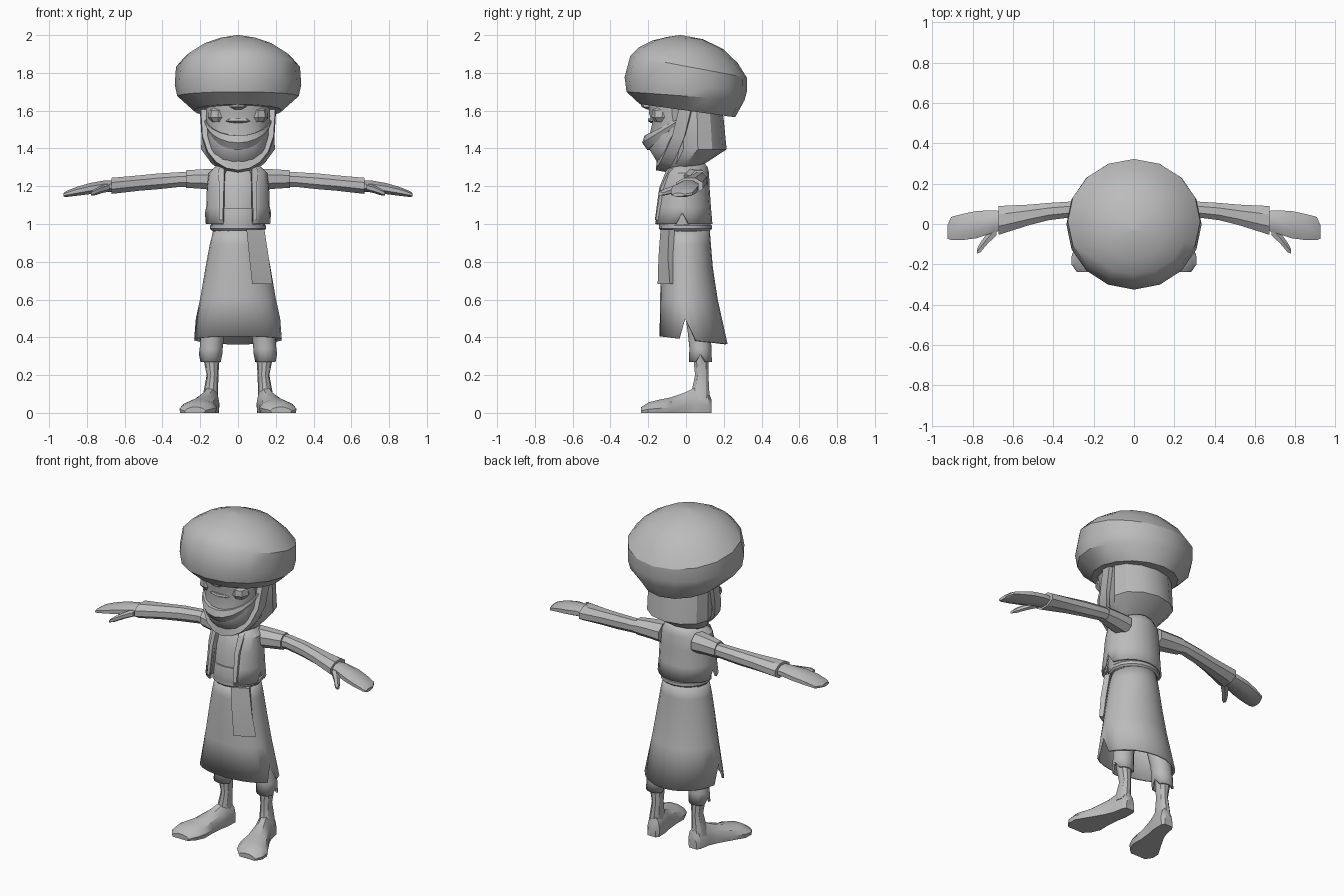
import bpy, bmesh, math
from math import sin, cos, pi, radians

if "Cube" in bpy.data.objects:
    bpy.data.objects.remove(bpy.data.objects["Cube"], do_unlink=True)

grey = bpy.data.materials.new("plain grey")
grey.use_nodes = True
COL = (0.5, 0.5, 0.5, 1)
grey.diffuse_color = COL
grey.node_tree.nodes["Principled BSDF"].inputs["Base Color"].default_value = COL
parts = []


def loft(name, rings, caps=True, closed=True, mirror=False, thick=0):
    """Skin a list of point rings into one object."""
    bm = bmesh.new()
    rows = [[bm.verts.new(p) for p in r] for r in rings]
    n = len(rows[0])
    for a, b in zip(rows, rows[1:]):
        for i in range(n if closed else n - 1):
            j = (i + 1) % n
            bm.faces.new((a[i], a[j], b[j], b[i]))
    if caps:
        bm.faces.new(rows[0])
        bm.faces.new(rows[-1])
    bmesh.ops.recalc_face_normals(bm, faces=bm.faces[:])
    me = bpy.data.meshes.new(name)
    bm.to_mesh(me)
    bm.free()
    ob = bpy.data.objects.new(name, me)
    bpy.context.collection.objects.link(ob)
    me.materials.append(grey)
    if thick:
        s = ob.modifiers.new("thickness", 'SOLIDIFY')
        s.thickness = thick
        s.offset = -1
    if mirror:
        ob.modifiers.new("mirror", 'MIRROR')
    parts.append(ob)
    return ob


def egg(yf, zf, yb, zb, hw, n=16, cx=0, y0=None, angles=None):
    """Horizontal ring from front to back, tilted when zf and zb differ."""
    y0 = (yf + yb) / 2 if y0 is None else y0
    pts = []
    for a in angles or [360 * i / n for i in range(n)]:
        s = sin(radians(a))
        y = y0 + s * ((yb - y0) if s > 0 else (y0 - yf))
        pts.append([cx + hw * cos(radians(a)), y, zf + (zb - zf) * (y - yf) / (yb - yf)])
    return pts


def limb(x, y, z, ry, rz, n=8):
    """Ring across a sideways limb."""
    return [(x, y + ry * cos(2 * pi * (i + .5) / n), z + rz * sin(2 * pi * (i + .5) / n))
            for i in range(n)]


# Turban: tilted, higher at the front
loft("turban", [egg(*r) for r in (
    (-.245, 1.635, .26, 1.565, .235), (-.315, 1.70, .31, 1.655, .322),
    (-.325, 1.777, .322, 1.70, .335), (-.295, 1.89, .322, 1.775, .328),
    (-.25, 1.935, .275, 1.85, .275), (-.175, 1.972, .20, 1.925, .19),
    (-.10, 1.99, .09, 1.978, .10), (-.035, 2.0, -.025, 2.0, .006))])

# Head cloth falling to the neck at the back
loft("head_cloth", [egg(yf, z, yb, z, hw, 12) for yf, yb, hw, z in (
    (-.08, .03, .09, 1.285), (-.10, .10, .14, 1.32), (-.09, .215, .195, 1.395),
    (-.08, .20, .192, 1.55), (-.08, .185, .185, 1.67))])

# Face
loft("face", [egg(yf, z, .05, z, hw, 14) for yf, hw, z in (
    (-.115, .09, 1.29), (-.16, .125, 1.335), (-.20, .15, 1.40), (-.20, .16, 1.46),
    (-.182, .165, 1.53), (-.20, .17, 1.59), (-.20, .17, 1.68))])

# Beard band curving from cheek to cheek
beard = []
for i in range(11):
    b = radians(-84 + 16.8 * i)
    x, c = sin(b), cos(b)
    z, h = 1.56 - .13 * c, .032 * c + .006
    beard.append([(.178 * x, -.02 - .20 * c, z + h), (.18 * x, -.02 - .212 * c, z),
                  (.172 * x, -.02 - .185 * c, z - h), (.13 * x, -.02 - .10 * c, z - h),
                  (.13 * x, -.02 - .10 * c, z + h)])
loft("beard", beard)

# Cloth strap framing the face under the chin
strap = []
for i in range(11):
    b = radians(-90 + 18 * i)
    x, c = sin(b), max(cos(b), 0)
    z, y = 1.62 - .335 * c ** .65, .0 - .125 * c
    strap.append([(.198 * x, y - .035, z), (.203 * x, y + .03, z - .012 * c),
                  (.16 * x, y + .04, z + .05 * c), (.16 * x, y - .03, z + .05 * c)])
loft("chin_strap", strap)

# Nose, mouth and cheeks
loft("nose", [egg(yf, z, -.15, z, hw, 8) for yf, hw, z in (
    (-.205, .025, 1.605), (-.235, .045, 1.62), (-.243, .042, 1.64), (-.22, .025, 1.67))])
loft("mouth", [egg(yf, z, -.12, z, hw, 8) for yf, hw, z in (
    (-.185, .06, 1.535), (-.202, .075, 1.545), (-.20, .06, 1.558))])
loft("cheek", [egg(yf, z, -.07, z, hw, 8, cx=.105) for yf, hw, z in (
    (-.165, .035, 1.54), (-.182, .055, 1.565), (-.18, .05, 1.60), (-.16, .03, 1.62))], mirror=True)

# Shirt, neck and waist
loft("shirt", [egg(yf, z, yb, z, hw) for yf, yb, hw, z in (
    (-.12, .12, .135, .96), (-.135, .12, .14, 1.02), (-.128, .115, .145, 1.10),
    (-.115, .11, .145, 1.20), (-.09, .105, .135, 1.27), (-.065, .09, .08, 1.31),
    (-.06, .07, .065, 1.37))])
loft("waist_wrap", [egg(yf, z, .123, z, hw) for yf, hw, z in (
    (-.143, .142, .99), (-.148, .147, 1.03), (-.138, .148, 1.085))])
loft("belt", [egg(-y, z, y - .005, z, hw) for y, hw, z in (
    (.132, .138, .965), (.142, .148, .975), (.142, .148, .992), (.134, .14, 1.0))])

# Open vest with a notch at each side
half = [-62, -48, -30, -13, 0, 13, 30, 50, 70]
vest_angles = half + [90] + [180 - a for a in reversed(half)]
vest = [egg(yf, z, yb, z, hw, y0=-.02, angles=vest_angles) for yf, yb, hw, z in (
    (-.182, .14, .175, 1.0), (-.165, .132, .168, 1.09), (-.145, .125, .165, 1.19),
    (-.115, .122, .155, 1.27), (-.085, .115, .125, 1.30), (-.06, .095, .085, 1.325))]
for p, a in zip(vest[0], vest_angles):
    if a in (0, 180):
        p[2] = 1.06
loft("vest", vest, caps=False, closed=False, thick=.012)

# Vest collar edges
loft("collar", [[(.075, -.105, 1.285), (.105, -.09, 1.285), (.09, -.06, 1.31), (.065, -.07, 1.31)],
                [(.075, -.142, 1.19), (.10, -.135, 1.19), (.10, -.10, 1.19), (.075, -.10, 1.19)],
                [(.08, -.165, 1.02), (.10, -.16, 1.02), (.10, -.12, 1.02), (.08, -.12, 1.02)]],
     mirror=True)

# Skirt with a slit at each side
skirt = [egg(yf, zf, yb, zb, hw, 24, y0=-.005) for yf, yb, hw, zf, zb in (
    (-.12, .125, .128, .98, .98), (-.128, .132, .15, .89, .89), (-.133, .142, .172, .77, .77),
    (-.137, .168, .20, .61, .60), (-.14, .22, .24, .405, .365))]
for i in (0, 12):
    skirt[-1][i][2] = .50
    skirt[-1][i][0] *= .93
loft("skirt", skirt, caps=False, thick=.012)

# Hanging sash end
loft("sash", [[(.045, -.135, .97), (.14, -.09, .97), (.125, -.06, .97), (.045, -.10, .97)],
              [(.06, -.146, .82), (.163, -.096, .82), (.145, -.07, .82), (.06, -.11, .82)],
              [(.075, -.15, .682), (.183, -.085, .682), (.165, -.07, .682), (.075, -.12, .682)]])

# Trouser legs with a notched hem
trouser = [egg(yf, z, yb, z, hw, 12, cx=cx) for yf, yb, hw, cx, z in (
    (.015, .137, .062, .145, .27), (.018, .135, .061, .142, .34),
    (.01, .13, .062, .135, .42), (-.03, .10, .065, .09, .70))]
trouser[0][0][2] = trouser[0][6][2] = .31
loft("trouser_leg", trouser, caps=False, mirror=True, thick=.012)

# Shins and bare feet
loft("shin", [egg(y - hy, z, y + hy, z, hw, 10, cx=cx) for cx, y, hw, hy, z in (
    (.148, .075, .042, .052, .07), (.142, .078, .037, .047, .13), (.135, .083, .031, .037, .20),
    (.14, .08, .042, .042, .28), (.14, .078, .046, .046, .40))], mirror=True)


def sole(y, cx, hw, h):
    return [(cx + hw * u, y, h * v) for u, v in (
        (-.92, 0), (-1, .4), (-.8, .78), (-.35, 1), (.3, 1), (.8, .7), (1, .35), (.95, 0))]


loft("foot", [sole(*s) for s in (
    (.135, .14, .028, .07), (.118, .14, .042, .115), (.05, .147, .048, .135),
    (0, .163, .054, .11), (-.08, .19, .075, .082), (-.15, .21, .098, .068),
    (-.20, .222, .088, .055), (-.238, .228, .055, .03))], mirror=True)

# Arms: vest cap, flared sleeve, hand and thumb
loft("vest_sleeve", [limb(*r) for r in (
    (.11, .045, 1.235, .07, .062), (.19, .055, 1.238, .062, .056),
    (.275, .068, 1.238, .05, .05))], mirror=True)
loft("sleeve", [limb(*r) for r in (
    (.15, .06, 1.235, .045, .045), (.30, .073, 1.236, .042, .042), (.42, .062, 1.226, .046, .045),
    (.52, .045, 1.217, .055, .044), (.67, .018, 1.202, .077, .046))], mirror=True)
loft("hand", [limb(*r) for r in (
    (.62, .02, 1.20, .045, .03), (.70, .012, 1.20, .06, .034), (.78, -.003, 1.188, .073, .032),
    (.85, -.015, 1.174, .07, .026), (.905, -.022, 1.16, .062, .018),
    (.925, -.04, 1.154, .035, .01))], mirror=True)
loft("thumb", [limb(*r, 6) for r in (
    (.68, -.02, 1.195, .04, .022), (.725, -.07, 1.182, .032, .02),
    (.76, -.115, 1.168, .028, .017), (.778, -.135, 1.16, .014, .01))], mirror=True)

# Smooth shading with sharp edges kept
bpy.ops.object.select_all(action='DESELECT')
for ob in parts:
    ob.select_set(True)
    bpy.context.view_layer.objects.active = ob
bpy.ops.object.shade_smooth_by_angle(angle=radians(32))
